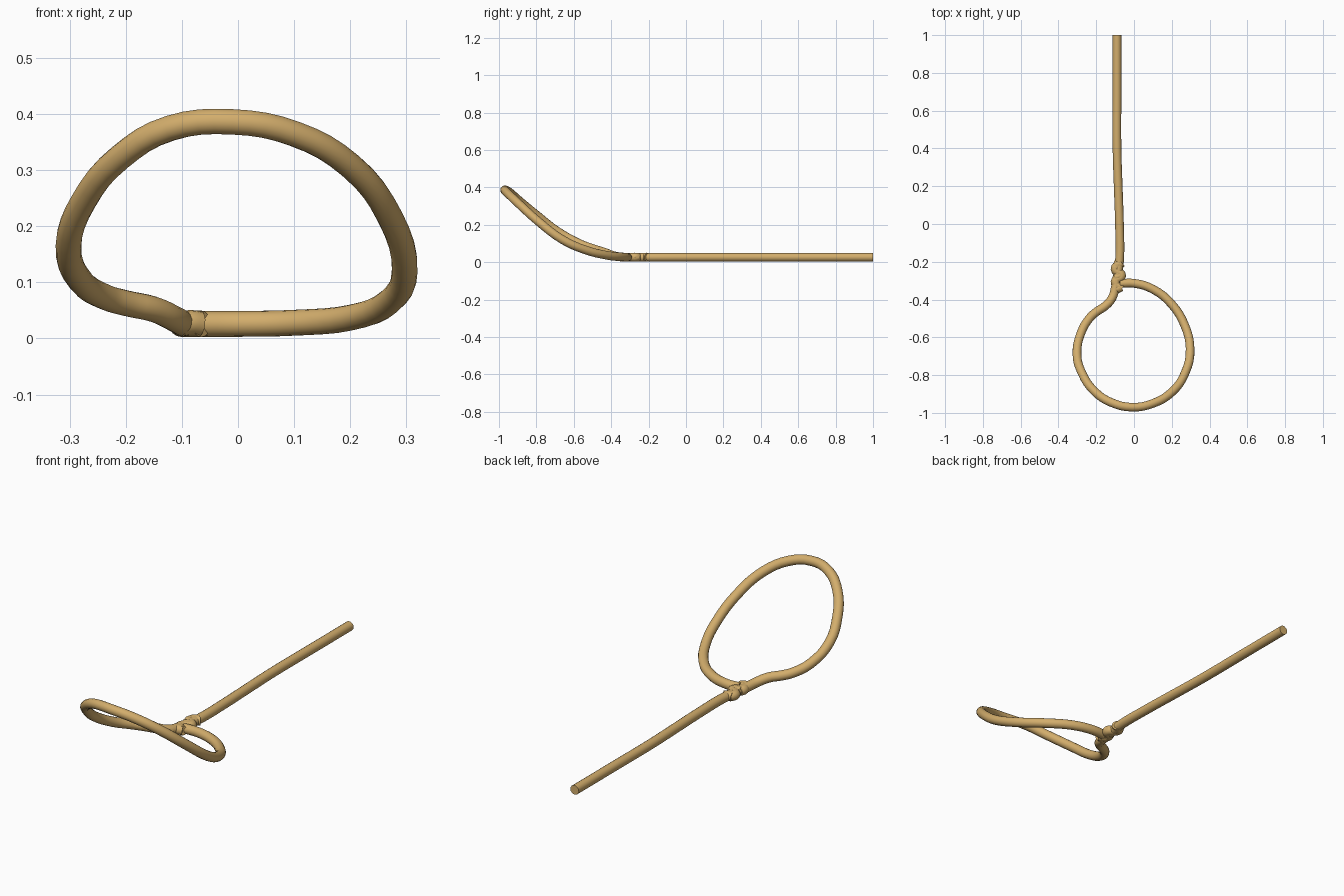
import bpy

if "Cube" in bpy.data.objects:
    bpy.data.objects.remove(bpy.data.objects["Cube"])

rope_mat = bpy.data.materials.new("tan rope")
rope_mat.diffuse_color = (0.65, 0.42, 0.15, 1)
rope_mat.use_nodes = True
rope_mat.node_tree.nodes["Principled BSDF"].inputs["Base Color"].default_value = rope_mat.diffuse_color
R = 0.023


def rope(name, pts, radius=R, res=4):
    """Smooth round tube through the given points."""
    cu = bpy.data.curves.new(name, 'CURVE')
    cu.dimensions = '3D'
    cu.bevel_depth = radius
    cu.bevel_resolution = 6
    cu.resolution_u = res
    cu.use_fill_caps = True
    sp = cu.splines.new('BEZIER')
    sp.bezier_points.add(len(pts) - 1)
    for bp, p in zip(sp.bezier_points, pts):
        bp.co = p
        bp.handle_left_type = bp.handle_right_type = 'AUTO'
    cu.materials.append(rope_mat)
    ob = bpy.data.objects.new(name, cu)
    bpy.context.collection.objects.link(ob)
    bpy.ops.object.select_all(action='DESELECT')
    ob.select_set(True)
    bpy.context.view_layer.objects.active = ob
    bpy.ops.object.convert(target='MESH')
    bpy.ops.object.shade_smooth_by_angle()
    return ob


Z = 0.026
# long straight lead
rope("lead_rope", [(-0.09, 1, Z), (-0.09, 0.7, Z), (-0.09, 0.4, Z),
                   (-0.083, 0.18, Z), (-0.077, 0, Z), (-0.077, -0.2, Z),
                   (-0.088, -0.28, Z)])

# noose loop, rising towards the front
rope("noose_loop", [
    (-0.075, -0.315, Z), (0.0, -0.314, Z), (0.1, -0.345, 0.028),
    (0.2, -0.425, 0.037), (0.27, -0.54, 0.066), (0.297, -0.66, 0.12),
    (0.27, -0.79, 0.218), (0.2, -0.89, 0.308), (0.1, -0.95, 0.365),
    (-0.01, -0.97, 0.386), (-0.12, -0.945, 0.375), (-0.21, -0.885, 0.323),
    (-0.275, -0.79, 0.245), (-0.302, -0.69, 0.167), (-0.28, -0.575, 0.102),
    (-0.235, -0.498, 0.073), (-0.2, -0.466, 0.063), (-0.15, -0.432, 0.052),
    (-0.115, -0.39, 0.036), (-0.1, -0.34, 0.028), (-0.09, -0.28, Z)])

# knot: tail zigzagging flat across the lead
knot = [(-0.065 if i % 2 == 0 else -0.1, -0.205 - 0.034 * i, Z) for i in range(5)]
rope("knot_wrap", knot, 0.0235, 6)
# small turns crossing the lead
for i, y in enumerate((-0.205, -0.27, -0.335)):
    rope(f"knot_turn_{i}", [(-0.1, y - 0.012, Z), (-0.085, y - 0.008, Z + 0.002),
                            (-0.068, y, Z)], 0.0225)
